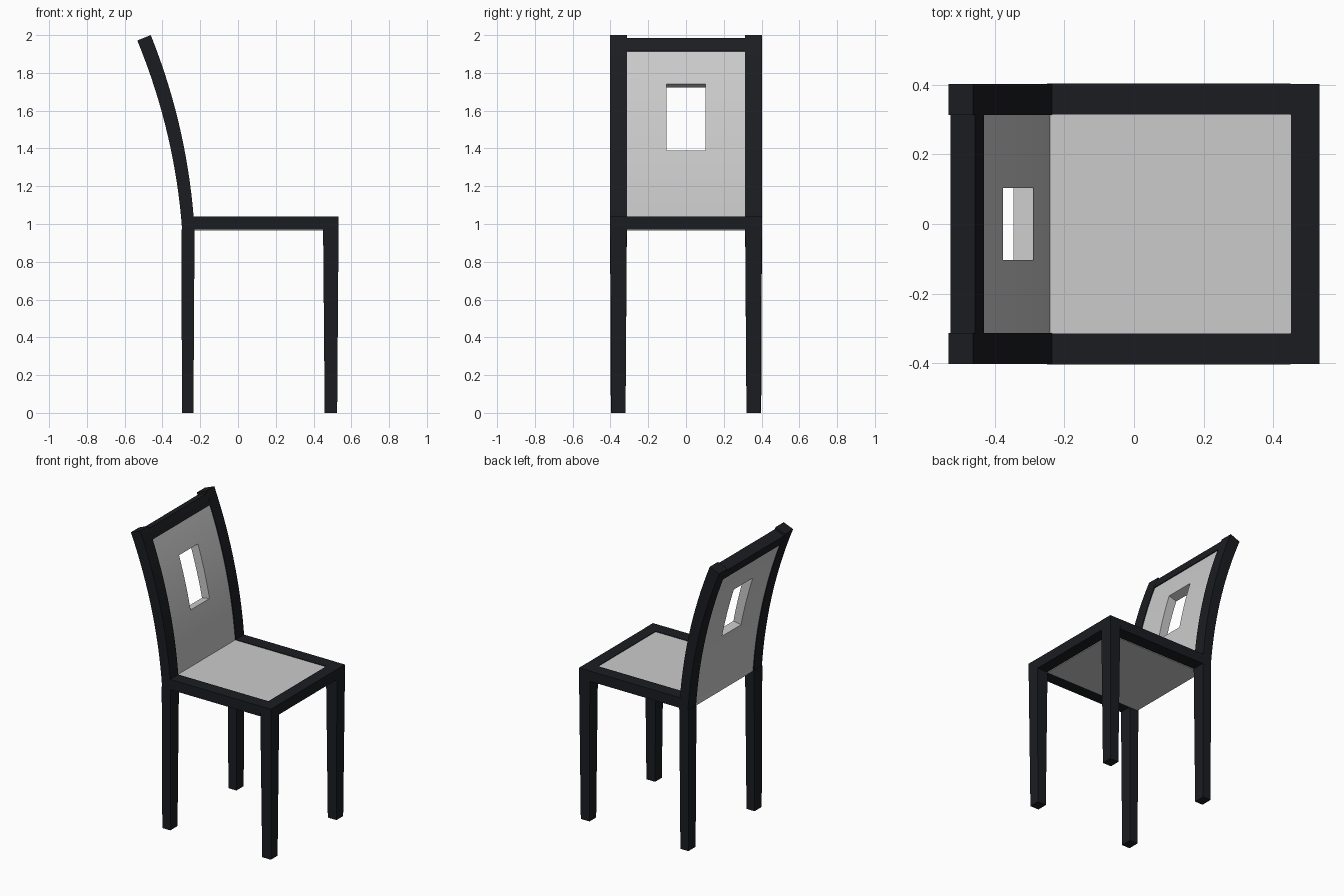
import bpy, bmesh
from math import sin, cos, asin, radians
from mathutils import Vector

if "Cube" in bpy.data.objects:
    bpy.data.objects.remove(bpy.data.objects["Cube"])

black = bpy.data.materials.new("black_wood")
black.diffuse_color = (0.011, 0.012, 0.015, 1)
black.use_nodes = True
black.node_tree.nodes["Principled BSDF"].inputs["Base Color"].default_value = black.diffuse_color


def finish(name, bm, mat):
    bmesh.ops.recalc_face_normals(bm, faces=bm.faces)
    mesh = bpy.data.meshes.new(name)
    bm.to_mesh(mesh)
    bm.free()
    obj = bpy.data.objects.new(name, mesh)
    bpy.context.collection.objects.link(obj)
    if mat:
        mesh.materials.append(mat)
    return obj


def block(name, x, y, z, mat=black, foot_x=None, foot_y=None):
    """Box from ranges; foot ranges narrow the lower end for a tapered leg."""
    bm = bmesh.new()
    bmesh.ops.create_cube(bm, size=2)
    for v in bm.verts:
        low = v.co.z < 0
        rx = foot_x if low and foot_x else x
        ry = foot_y if low and foot_y else y
        v.co = (rx[v.co.x > 0], ry[v.co.y > 0], z[v.co.z > 0])
    return finish(name, bm, mat)


# Curve of the backrest's front face: an arc leaning backwards
RADIUS, LEAN = 3.3, radians(4)


def arc(z):
    a = asin(sin(LEAN) + (z - 1.0) / RADIUS)
    front = Vector((-0.232 - RADIUS * (cos(LEAN) - cos(a)), 0, z))
    return front, Vector((-cos(a), 0, -sin(a)))


def curved(name, zs, ys, inset=0.0, mat=black, hole=None):
    """Curved slab following the arc, with an optional rectangular opening."""
    bm = bmesh.new()
    grid, depth = [], {}
    for z in zs:
        p, n = arc(z)
        thick = 0.066 + 0.011 * (z - 1.0) - 2 * inset
        row = []
        for y in ys:
            v = bm.verts.new(p + n * inset + Vector((0, y, 0)))
            depth[v] = n * thick
            row.append(v)
        grid.append(row)
    back = {v: bm.verts.new(v.co + d) for v, d in depth.items()}
    edges = {}
    for i in range(len(zs) - 1):
        for j in range(len(ys) - 1):
            if hole and j == 1 and hole[0] <= (zs[i] + zs[i + 1]) / 2 <= hole[1]:
                continue
            q = [grid[i][j], grid[i][j + 1], grid[i + 1][j + 1], grid[i + 1][j]]
            bm.faces.new(q)
            bm.faces.new([back[v] for v in reversed(q)])
            for a, b in zip(q, q[1:] + q[:1]):
                edges.setdefault(frozenset((a, b)), []).append((a, b))
    for uses in edges.values():
        if len(uses) == 1:
            a, b = uses[0]
            bm.faces.new((b, a, back[a], back[b]))
    obj = finish(name, bm, mat)
    bpy.ops.object.select_all(action='DESELECT')
    obj.select_set(True)
    bpy.context.view_layer.objects.active = obj
    bpy.ops.object.shade_smooth_by_angle(angle=radians(30))
    return obj


def steps(a, b, n):
    return [a + (b - a) * i / n for i in range(n + 1)]


# Legs, back posts and side rails on both sides
for side, s in (("near", -1), ("far", 1)):
    def span(a, b):
        return tuple(sorted((s * a, s * b)))
    block(f"{side}_front_leg", (0.45, 0.533), span(0.313, 0.402), (0, 1.04),
          foot_x=(0.459, 0.525), foot_y=span(0.32, 0.393))
    block(f"{side}_back_leg", (-0.299, -0.23), span(0.313, 0.402), (0, 0.972),
          foot_x=(-0.297, -0.236), foot_y=span(0.32, 0.398))
    curved(f"{side}_back_post", steps(0.97, 2.0, 16), span(0.313, 0.402))
    block(f"{side}_seat_rail", (-0.25, 0.45), span(0.314, 0.403), (0.97, 1.04))

# Front seat rail and top rail of the backrest
block("front_seat_rail", (0.451, 0.532), (-0.313, 0.313), (0.97, 1.04))
curved("top_rail", steps(1.915, 1.985, 2), (-0.313, 0.313), 0.001)

# Grey seat and backrest panel with its window
block("seat", (-0.292, 0.452), (-0.314, 0.314), (0.965, 1.036), None)
panel_z = steps(1.0, 1.39, 6) + steps(1.39, 1.743, 6)[1:] + steps(1.743, 1.93, 3)[1:]
curved("backrest_panel", panel_z, (-0.314, -0.103, 0.103, 0.314), 0.006, None,
       hole=(1.39, 1.743))
